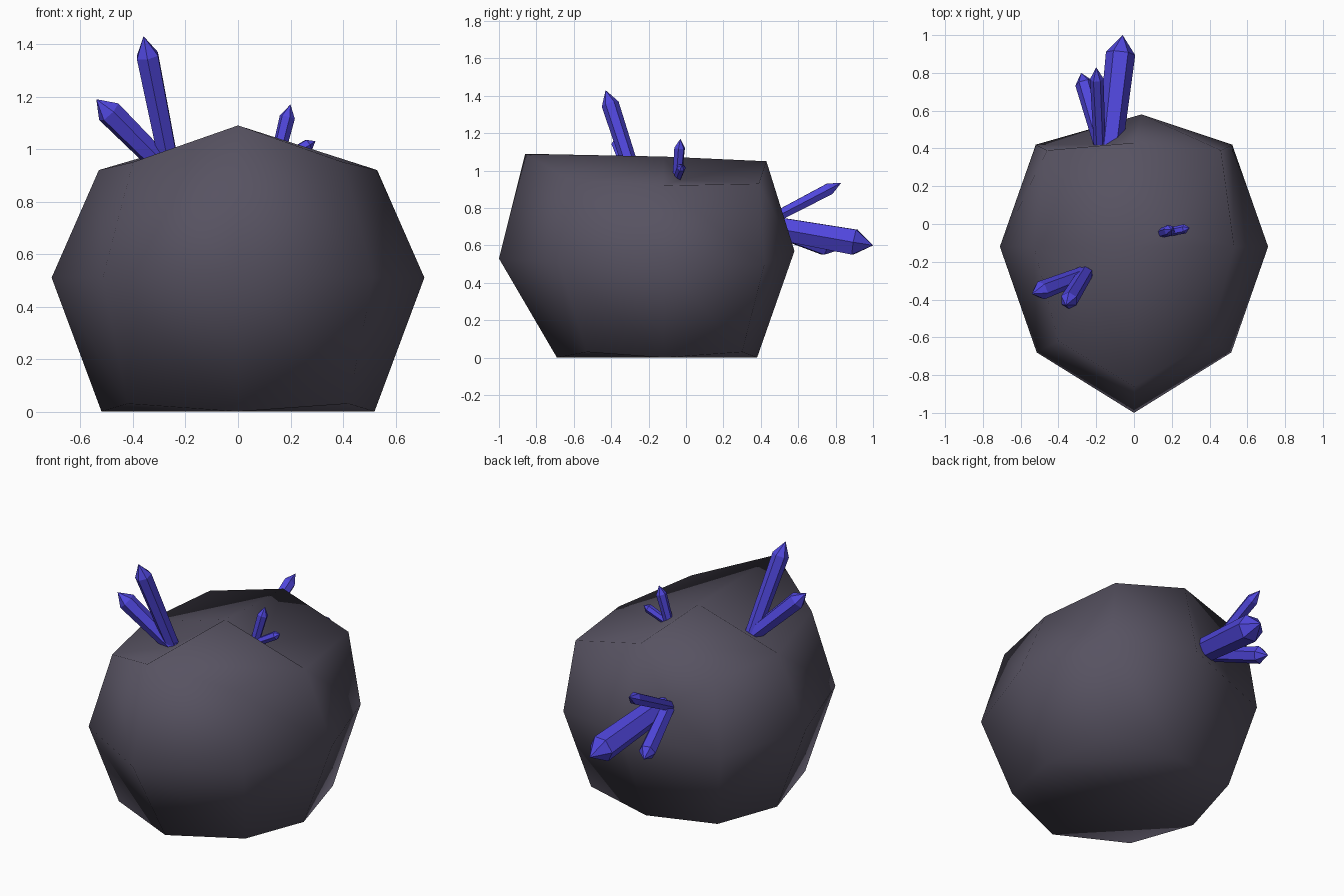
import bpy, bmesh, math
from mathutils import Vector

if "Cube" in bpy.data.objects:
    bpy.data.objects.remove(bpy.data.objects["Cube"])


def material(name, rgb):
    m = bpy.data.materials.new(name)
    m.diffuse_color = (*rgb, 1)
    m.use_nodes = True
    m.node_tree.nodes["Principled BSDF"].inputs["Base Color"].default_value = m.diffuse_color
    return m


stone = material("dark stone", (0.095, 0.085, 0.12))
violet = material("violet crystal", (0.08, 0.062, 0.72))


def finish(bm, name, mat):
    bmesh.ops.recalc_face_normals(bm, faces=bm.faces)
    me = bpy.data.meshes.new(name)
    bm.to_mesh(me)
    bm.free()
    me.materials.append(mat)
    ob = bpy.data.objects.new(name, me)
    bpy.context.collection.objects.link(ob)
    return ob


# Boulder: a cube cut once per side, its 26 points pushed to rounded positions
# keys are lattice places (side, depth, height); side is mirrored
PLACES = {
    (0, -1, -1): (0, -.69, 0), (1, -1, -1): (.42, -.53, .03),
    (0, 0, -1): (0, -.12, 0), (1, 0, -1): (.52, -.12, 0),
    (0, 1, -1): (0, .38, 0), (1, 1, -1): (.42, .30, .03),
    (0, -1, 0): (0, -1, .53), (1, -1, 0): (.515, -.68, .51),
    (1, 0, 0): (.71, -.12, .51),
    (0, 1, 0): (.04, .58, .57), (1, 1, 0): (.52, .42, .50),
    (0, -1, 1): (0, -.86, 1.09), (1, -1, 1): (.40, -.62, .95),
    (0, 0, 1): (0, -.12, 1.075), (1, 0, 1): (.53, -.12, .92),
    (0, 1, 1): (0, .43, 1.05), (1, 1, 1): (.46, .39, .93),
}
bm = bmesh.new()
bmesh.ops.create_cube(bm, size=2)
bmesh.ops.subdivide_edges(bm, edges=bm.edges[:], cuts=1, use_grid_fill=True)
for v in bm.verts:
    i, j, k = (round(c) for c in v.co)
    x, y, z = PLACES[(abs(i), j, k)]
    v.co = (-x if i < 0 else x, y, z)

# Hollows where the crystals grow: poke the nearest quad and sink its centre
for spot in ((-.24, -.27, .91), (.19, -.03, .95), (-.17, .42, .72)):
    p = Vector(spot)
    quads = [f for f in bm.faces if len(f.verts) == 4]
    if spot[1] < .3:
        quads = [f for f in quads if f.calc_center_median().z > .9]
        sx, sy = (1 if p.x > 0 else -1), (1 if p.y > -.12 else -1)
        face = max(quads, key=lambda f: sx * f.calc_center_median().x
                   + sy * f.calc_center_median().y)
    else:
        face = min(quads, key=lambda f: (f.calc_center_median()
                                         - Vector((-.24, .46, .76))).length)
    res = bmesh.ops.poke(bm, faces=[face])
    res["verts"][0].co = p
for f in bm.faces:
    f.smooth = True
finish(bm, "boulder", stone)


# Crystals: six-sided flat prisms with a short point
def crystal(name, base, tip, r, point):
    base, tip = Vector(base), Vector(tip)
    axis = tip - base
    rot = axis.to_track_quat('Z', 'Y')
    length = axis.length
    bm = bmesh.new()
    rings = []
    for h, rad in ((0, r * .85), (length - point, r)):
        rings.append([bm.verts.new(base + rot @ Vector(
            (rad * math.cos(a * math.pi / 3), rad * math.sin(a * math.pi / 3), h)))
            for a in range(6)])
    apex = bm.verts.new(tip)
    bm.faces.new(rings[0])
    for a in range(6):
        b = (a + 1) % 6
        bm.faces.new((rings[0][a], rings[0][b], rings[1][b], rings[1][a]))
        bm.faces.new((rings[1][a], rings[1][b], apex))
    finish(bm, name, violet)


crystal("left_tall_crystal", (-.25, -.25, .88), (-.36, -.43, 1.43), .047, .08)
crystal("left_leaning_crystal", (-.25, -.26, .90), (-.54, -.37, 1.19), .050, .07)
crystal("right_tall_crystal", (.14, -.05, .93), (.20, -.03, 1.17), .030, .05)
crystal("right_small_crystal", (.15, -.05, .95), (.295, -.02, 1.03), .025, .03)
crystal("back_large_crystal", (-.13, .38, .71), (-.06, 1.0, .60), .078, .10)
crystal("back_lower_crystal", (-.16, .38, .72), (-.28, .80, .57), .048, .06)
crystal("back_upper_crystal", (-.18, .38, .70), (-.20, .83, .935), .036, .07)
